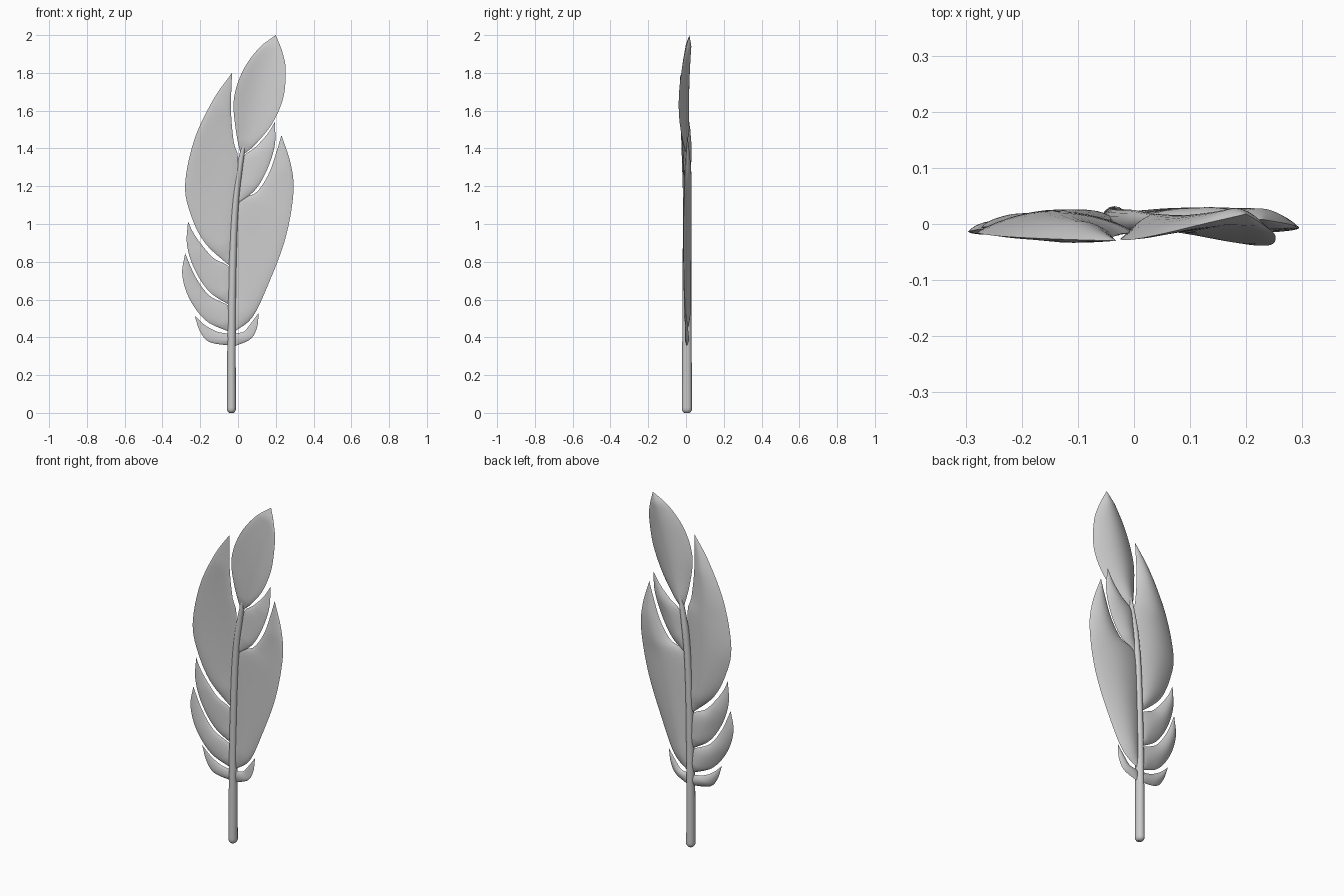
import bpy, bmesh
from math import sin, pi
from mathutils import Vector

if "Cube" in bpy.data.objects:
    bpy.data.objects.remove(bpy.data.objects["Cube"])


def spline(pts, n):
    """Smooth Catmull-Rom path through pts, resampled evenly to n+1 points."""
    p = [Vector(q) for q in pts]
    p = [2 * p[0] - p[1]] + p + [2 * p[-1] - p[-2]]
    fine = []
    for a, b, c, d in zip(p, p[1:], p[2:], p[3:]):
        for k in range(16):
            t = k / 16
            fine.append(0.5 * (2 * b + (c - a) * t + (2 * a - 5 * b + 4 * c - d) * t * t
                               + (3 * b - a - 3 * c + d) * t ** 3))
    fine.append(p[-2])
    dist = [0]
    for a, b in zip(fine, fine[1:]):
        dist.append(dist[-1] + (b - a).length)
    out, j = [], 0
    for i in range(n + 1):
        want = dist[-1] * i / n
        while j < len(fine) - 2 and dist[j + 1] < want:
            j += 1
        f = (want - dist[j]) / max(dist[j + 1] - dist[j], 1e-9)
        out.append(fine[j].lerp(fine[j + 1], min(f, 1)))
    return out


def finish(name, bm):
    bmesh.ops.remove_doubles(bm, verts=bm.verts, dist=1e-5)
    bmesh.ops.recalc_face_normals(bm, faces=bm.faces)
    me = bpy.data.meshes.new(name)
    bm.to_mesh(me)
    bm.free()
    ob = bpy.data.objects.new(name, me)
    bpy.context.collection.objects.link(ob)
    bpy.ops.object.select_all(action='DESELECT')
    ob.select_set(True)
    bpy.context.view_layer.objects.active = ob
    bpy.ops.object.shade_smooth_by_angle(angle=0.7)


def vane(name, inner, outer, y_in, y_out, y_tip, arch, thick=0.015, n=36, m=14):
    """Lens-section blade between two edge lines that run from base to tip."""
    A, B = spline(inner, n), spline(outer, n)
    bm = bmesh.new()
    rings = []
    for i in range(n + 1):
        t = i / n
        a, b = A[i], B[i]
        half = min(thick, 0.16 * (b - a).length)
        ring = []
        for k in range(2 * m):
            s = k / m if k <= m else 2 - k / m
            side = -1 if k <= m else 1
            q = a.lerp(b, s)
            dome = max(sin(pi * s), 0)
            y = ((y_in * (1 - s) + y_out * s + arch * dome) * sin(pi * t)
                 + y_tip * t + 0.005 * (1 - t) + side * half * dome ** 0.7)
            ring.append(bm.verts.new((q.x, y, q.y)))
        rings.append(ring)
    for r, q in zip(rings, rings[1:]):
        for k in range(2 * m):
            h = (k + 1) % (2 * m)
            bm.faces.new((r[k], r[h], q[h], q[k]))
    bm.faces.new(rings[0])
    bmesh.ops.dissolve_degenerate(bm, dist=1e-5, edges=bm.edges)
    finish(name, bm)


# central shaft: tapered oval tube with a rounded foot
path = spline([(-0.035, 0), (-0.034, 0.4), (-0.028, 0.8), (-0.015, 1.1),
               (0.012, 1.32), (0.055, 1.52), (0.11, 1.72)], 60)
bm = bmesh.new()
prev = None
for i, p in enumerate([path[0], path[0] + Vector((0, .006)), path[0] + Vector((0, .016))] + path[1:]):
    z = p.y
    r = [0.012, 0.019, 0.024][i] if i < 3 else 0.024
    r *= 1 - 0.25 * min(z / 1.25, 1)
    if z > 1.25:
        r *= max(0.03, 1 - (z - 1.25) / 0.47)
    ring = [bm.verts.new((p.x + r * sin(2 * pi * k / 16),
                          0.005 + 1.12 * r * sin(2 * pi * k / 16 + pi / 2), z)) for k in range(16)]
    if prev:
        for k in range(16):
            h = (k + 1) % 16
            bm.faces.new((prev[k], prev[h], ring[h], ring[k]))
    else:
        bm.faces.new(ring)
    prev = ring
bm.faces.new(prev)
finish("shaft", bm)

# top vane
vane("top_vane",
     [(0.015, 1.36), (-0.012, 1.5), (-0.022, 1.66), (0.025, 1.81), (0.11, 1.93), (0.2, 2.0)],
     [(0.025, 1.365), (0.09, 1.42), (0.18, 1.53), (0.24, 1.67), (0.252, 1.82), (0.235, 1.91), (0.2, 2.0)],
     -0.04, -0.05, 0.018, 0.035)

# large vanes, left and right
vane("left_large_vane",
     [(-0.03, 0.775), (-0.02, 1.05), (0.0, 1.34), (-0.022, 1.43), (-0.037, 1.6), (-0.032, 1.8)],
     [(-0.035, 0.77), (-0.175, 0.9), (-0.25, 1.05), (-0.28, 1.21), (-0.23, 1.45), (-0.13, 1.66), (-0.032, 1.8)],
     0.0, -0.005, -0.03, 0.018, 0.019)
vane("right_large_vane",
     [(-0.03, 0.43), (-0.025, 0.8), (-0.005, 1.1), (0.095, 1.165), (0.16, 1.26), (0.2, 1.37), (0.23, 1.47)],
     [(-0.02, 0.43), (0.075, 0.505), (0.16, 0.68), (0.25, 0.92), (0.293, 1.16), (0.28, 1.315), (0.23, 1.47)],
     0.0, -0.02, 0.008, 0.014, 0.018)

# small right vane
vane("right_upper_small_vane",
     [(-0.01, 1.12), (0.01, 1.25), (0.03, 1.355), (0.09, 1.405), (0.155, 1.475), (0.195, 1.54)],
     [(0.0, 1.11), (0.09, 1.18), (0.155, 1.29), (0.195, 1.42), (0.195, 1.54)],
     0.0, -0.012, 0.02, 0.006)

# small left vanes
vane("left_small_vane_upper",
     [(-0.03, 0.58), (-0.035, 0.755), (-0.13, 0.82), (-0.2, 0.9), (-0.24, 0.96), (-0.265, 1.015)],
     [(-0.035, 0.565), (-0.15, 0.64), (-0.23, 0.76), (-0.27, 0.89), (-0.265, 1.015)],
     0.0, -0.005, -0.005, 0.008)
vane("left_small_vane_lower",
     [(-0.03, 0.44), (-0.035, 0.553), (-0.15, 0.62), (-0.225, 0.72), (-0.28, 0.845)],
     [(-0.035, 0.425), (-0.165, 0.485), (-0.255, 0.6), (-0.295, 0.73), (-0.28, 0.845)],
     0.0, -0.012, -0.01, 0.006)

# tiny bottom vanes
vane("left_bottom_vane",
     [(-0.03, 0.36), (-0.035, 0.412), (-0.11, 0.43), (-0.175, 0.465), (-0.23, 0.515)],
     [(-0.035, 0.355), (-0.15, 0.375), (-0.2, 0.43), (-0.23, 0.515)],
     0.0, -0.005, 0.0, 0.004, 0.012)
vane("right_bottom_vane",
     [(-0.025, 0.36), (-0.02, 0.415), (0.03, 0.43), (0.065, 0.47), (0.11, 0.53)],
     [(-0.02, 0.352), (0.065, 0.39), (0.1, 0.45), (0.11, 0.53)],
     0.0, -0.005, 0.0, 0.004, 0.012)
